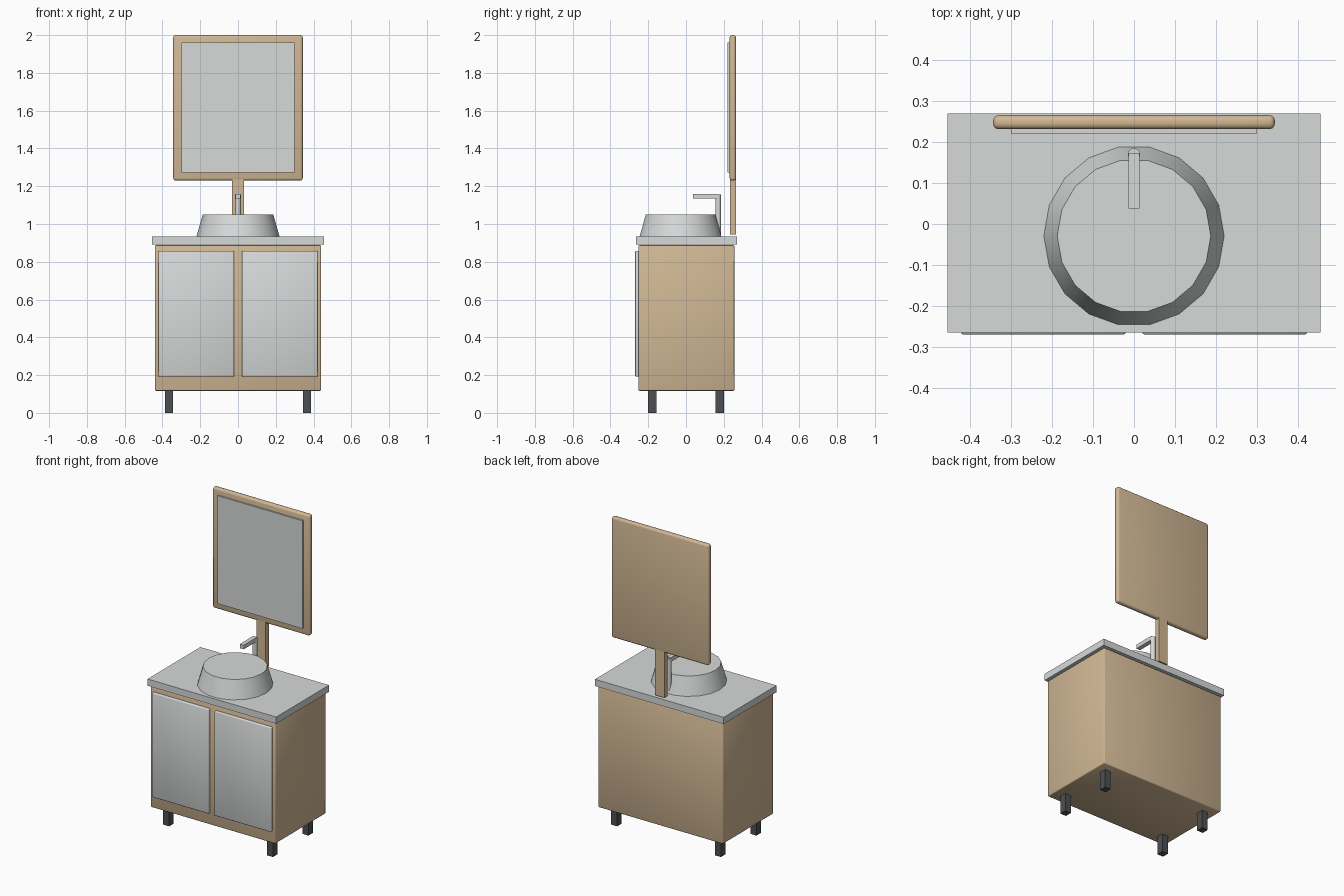
import bpy, bmesh, math
from mathutils import Matrix

if "Cube" in bpy.data.objects:
    bpy.data.objects.remove(bpy.data.objects["Cube"])


def material(name, rgb):
    m = bpy.data.materials.new(name)
    m.diffuse_color = (*rgb, 1)
    m.use_nodes = True
    m.node_tree.nodes["Principled BSDF"].inputs["Base Color"].default_value = m.diffuse_color
    return m


wood = material("light_wood", (0.64, 0.48, 0.30))
grey = material("pale_grey", (0.68, 0.70, 0.70))
dark = material("dark_grey", (0.075, 0.078, 0.085))


def finish(bm, name, mat, smooth=False):
    bmesh.ops.recalc_face_normals(bm, faces=bm.faces)
    for f in bm.faces:
        f.smooth = smooth
    me = bpy.data.meshes.new(name)
    bm.to_mesh(me)
    bm.free()
    me.materials.append(mat)
    ob = bpy.data.objects.new(name, me)
    bpy.context.collection.objects.link(ob)
    return ob


def box(name, mat, x, y, z, bevel=0, segments=2):
    """Box from (min, max) ranges, with softly shaded rounded edges if bevelled."""
    bm = bmesh.new()
    bmesh.ops.create_cube(bm, size=1)
    for v in bm.verts:
        v.co = [r[0] + (c + 0.5) * (r[1] - r[0]) for r, c in zip((x, y, z), v.co)]
    if bevel:
        bmesh.ops.bevel(bm, geom=bm.edges[:], offset=bevel, segments=segments,
                        profile=0.5, affect='EDGES')
    return finish(bm, name, mat, bevel > 0)


def cone(name, mat, r1, r2, x, y, z, sides):
    """Capped cone with a vertex facing +y, smooth sides and flat caps."""
    bm = bmesh.new()
    m = Matrix.Translation((x, y, (z[0] + z[1]) / 2)) @ Matrix.Rotation(math.pi / 2, 4, 'Z')
    bmesh.ops.create_cone(bm, cap_ends=True, segments=sides, radius1=r1, radius2=r2,
                          depth=z[1] - z[0], matrix=m)
    ob = finish(bm, name, mat, True)
    bpy.ops.object.select_all(action='DESELECT')
    ob.select_set(True)
    bpy.context.view_layer.objects.active = ob
    bpy.ops.object.shade_smooth_by_angle(angle=math.radians(35))
    return ob


# Cabinet and countertop
box("cabinet", wood, (-0.44, 0.44), (-0.252, 0.256), (0.117, 0.888), 0.006)
box("countertop", grey, (-0.454, 0.454), (-0.264, 0.269), (0.892, 0.935))

# Doors and legs, one pair on each side
for s, side in ((-1, "left"), (1, "right")):
    box(side + "_door", grey, sorted((s * 0.02, s * 0.421)),
        (-0.269, -0.245), (0.192, 0.858), 0.005)
    for cy, end in ((-0.179, "front"), (0.179, "back")):
        box(f"{end}_{side}_leg", dark, (s * 0.366 - 0.021, s * 0.366 + 0.021),
            (cy - 0.022, cy + 0.022), (0, 0.125))

# Basin
cone("basin", grey, 0.221, 0.187, 0, -0.029, (0.93, 1.05), 18)

# Tap
cone("tap_pipe", grey, 0.015, 0.015, 0, 0.17, (0.93, 1.155), 16)
box("tap_spout", grey, (-0.014, 0.014), (0.038, 0.172), (1.134, 1.16))

# Mirror on its post
box("mirror_post", wood, (-0.033, 0.033), (0.232, 0.264), (0.945, 1.27))
box("mirror_frame", wood, (-0.343, 0.343), (0.231, 0.265), (1.23, 2.0), 0.013, 3)
box("mirror_glass", grey, (-0.30, 0.30), (0.221, 0.24), (1.272, 1.96))
